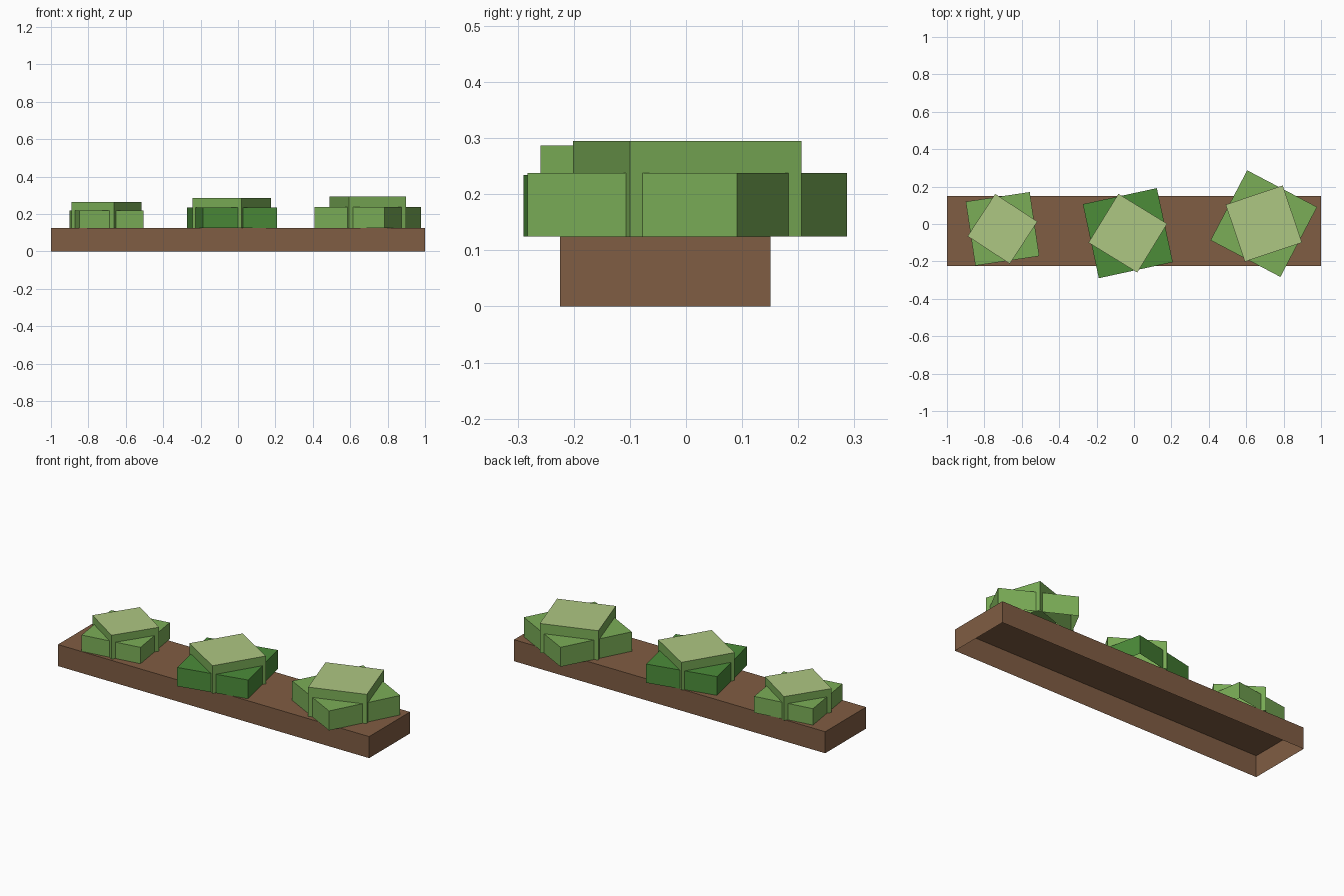
import bpy, bmesh
from math import radians
from mathutils import Matrix, Vector

default = bpy.data.objects.get("Cube")
if default:
    bpy.data.objects.remove(default, do_unlink=True)


def srgb(r, g, b):
    return tuple(((c / 255 + 0.055) / 1.055) ** 2.4 for c in (r, g, b)) + (1.0,)


def material(name, colour):
    mat = bpy.data.materials.new(name)
    mat.use_nodes = True
    mat.diffuse_color = colour
    mat.node_tree.nodes["Principled BSDF"].inputs["Base Color"].default_value = colour
    return mat


soil = material("soil brown", srgb(128, 93, 67))
leaf = material("leaf green", srgb(123, 174, 87))
dark_leaf = material("dark leaf green", srgb(76, 140, 57))
heart = material("pale heart green", srgb(174, 199, 130))


def open_box(name, centre, size, z0, z1, angle, side_mat, top_mat):
    """Box with no underside; the top face may have its own colour."""
    bm = bmesh.new()
    bmesh.ops.create_cube(bm, size=1)
    bm.normal_update()
    bottom = [f for f in bm.faces if f.normal.z < -0.5]
    bmesh.ops.delete(bm, geom=bottom, context='FACES_ONLY')
    for f in bm.faces:
        f.material_index = 1 if f.normal.z > 0.5 and top_mat != side_mat else 0
    place = (Matrix.Translation(Vector((*centre, (z0 + z1) / 2)))
             @ Matrix.Rotation(radians(angle), 4, 'Z')
             @ Matrix.Diagonal((*size, z1 - z0, 1)))
    bm.transform(place)
    mesh = bpy.data.meshes.new(name)
    bm.to_mesh(mesh)
    bm.free()
    mesh.materials.append(side_mat)
    if top_mat != side_mat:
        mesh.materials.append(top_mat)
    obj = bpy.data.objects.new(name, mesh)
    bpy.context.collection.objects.link(obj)
    return obj


# Soil bed
BED_TOP = 0.125
open_box("soil_bed", (0, -0.037), (2, 0.375), 0, BED_TOP, 0, soil, soil)

# Cabbages: position, then (width, top, turn) for outer leaves and heart
cabbages = {
    "right": ((-0.703, -0.026), (0.346, 0.22, 8.5), (0.27, 0.264, -33.2), leaf),
    "middle": ((-0.033, -0.049), (0.405, 0.234, 12.2), (0.306, 0.287, -31.5), dark_leaf),
    "left": ((0.694, 0.002), (0.422, 0.238, -27.7), (0.322, 0.295, 18.5), leaf),
}
for side, (centre, outer, inner, outer_mat) in cabbages.items():
    width, top, turn = outer
    open_box(side + "_cabbage_leaves", centre, (width, width), BED_TOP, top, turn,
             outer_mat, outer_mat)
    width, top, turn = inner
    open_box(side + "_cabbage_heart", centre, (width, width), BED_TOP, top, turn,
             leaf, heart)
